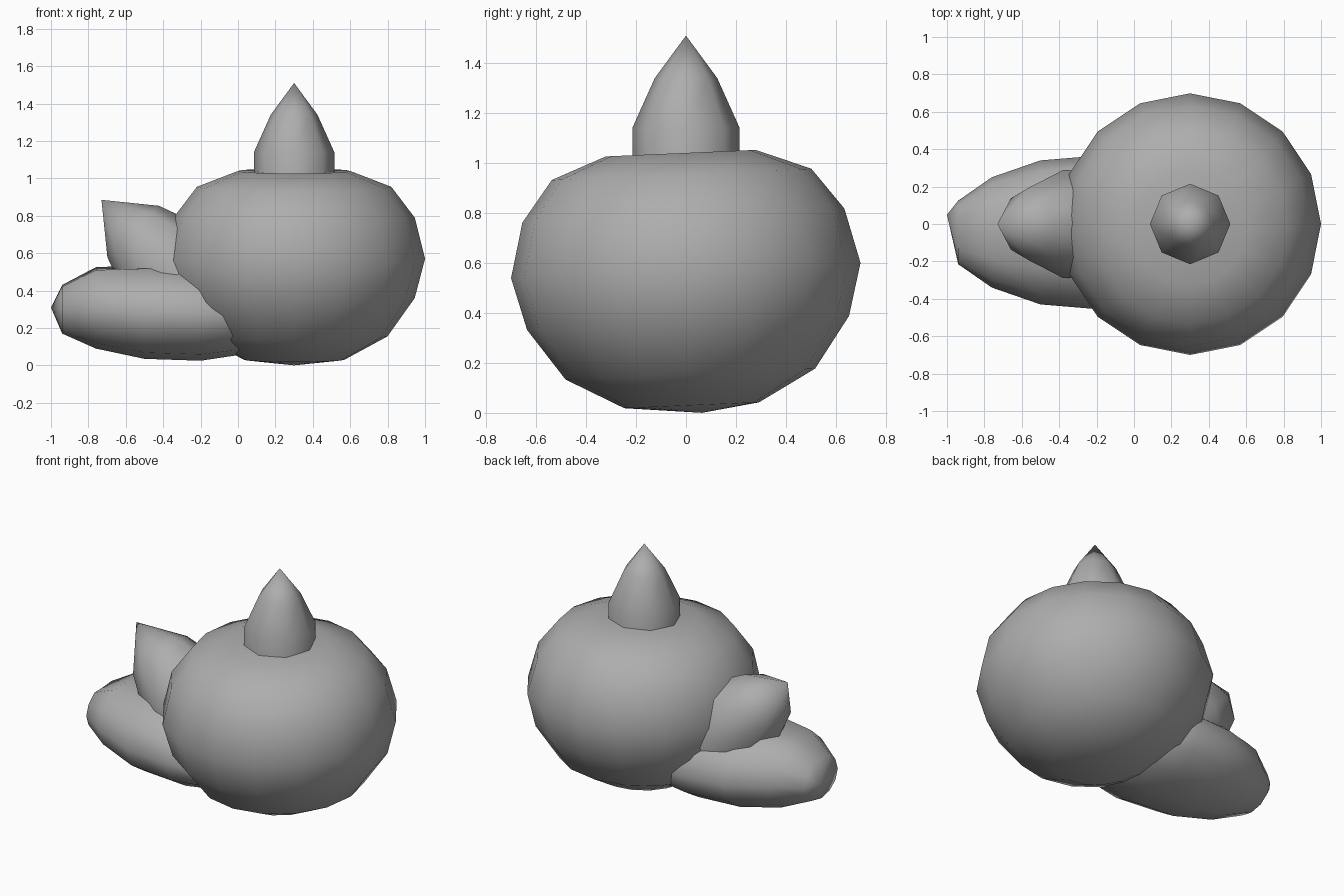
import bpy, bmesh
from math import sin, cos, pi, radians
from mathutils import Matrix

if "Cube" in bpy.data.objects:
    bpy.data.objects.remove(bpy.data.objects["Cube"])

grey = bpy.data.materials.new("dark_grey")
grey.diffuse_color = (0.42, 0.42, 0.42, 1)
grey.use_nodes = True
grey.node_tree.nodes["Principled BSDF"].inputs["Base Color"].default_value = grey.diffuse_color


def loft(name, rings, start=None, end=None):
    """Skin equal-length rings of points; close ends with a tip or a flat cap."""
    bm = bmesh.new()
    loops = [[bm.verts.new(p) for p in ring] for ring in rings]
    n = len(loops[0])
    for a, b in zip(loops, loops[1:]):
        for i in range(n):
            j = (i + 1) % n
            bm.faces.new((a[i], a[j], b[j], b[i]))
    for loop, tip in ((loops[0], start), (loops[-1], end)):
        if tip is None:
            bm.faces.new(loop)
        else:
            v = bm.verts.new(tip)
            for i in range(n):
                bm.faces.new((loop[i], loop[(i + 1) % n], v))
    bmesh.ops.recalc_face_normals(bm, faces=bm.faces)
    mesh = bpy.data.meshes.new(name)
    bm.to_mesh(mesh)
    bm.free()
    mesh.materials.append(grey)
    ob = bpy.data.objects.new(name, mesh)
    bpy.context.collection.objects.link(ob)
    bpy.ops.object.select_all(action='DESELECT')
    bpy.context.view_layer.objects.active = ob
    ob.select_set(True)
    bpy.ops.object.shade_smooth_by_angle(angle=radians(60))
    return ob


def circle(r, z, n):
    return [(r * cos(2 * pi * i / n), r * sin(2 * pi * i / n), z) for i in range(n)]


# Round body, flattened on top and slightly tilted
profile = [(0.27, 0.03), (0.5, 0.155), (0.645, 0.36), (0.7, 0.57),
           (0.645, 0.79), (0.52, 0.955), (0.3, 1.04)]
body = loft("body", [circle(r, z - 0.55, 16) for r, z in profile],
            (0, 0.04, -0.552), (0, 0, 0.475))
body.location = (0.3, 0, 0.55)
body.rotation_euler.x = radians(2.5)

# Pointed spike on top
top = loft("top_spike", [circle(0.215, 0.9, 8), circle(0.215, 1.14, 8),
                         circle(0.125, 1.34, 8)], end=(0, 0, 1.51))
top.location.x = 0.3

# Side spike, tip up and outward
side = loft("side_spike", [circle(0.27, -0.85, 8), circle(0.29, -0.5, 8),
                           circle(0.195, -0.24, 8)], end=(0, 0, 0))
side.matrix_world = Matrix.Translation((-0.73, 0, 0.885)) @ Matrix.Rotation(radians(-45), 4, 'Y')

# Lower lobe, slightly flattened along its top: x, half width, low z, high z
sections = [(-0.94, 0.17, 0.17, 0.43), (-0.76, 0.295, 0.09, 0.525),
            (-0.5, 0.385, 0.035, 0.535), (-0.2, 0.41, 0.025, 0.53),
            (0.0, 0.37, 0.055, 0.46), (0.2, 0.22, 0.15, 0.38)]
rings = []
for x, w, lo, hi in sections:
    ring = []
    for i in range(12):
        a = 2 * pi * i / 12
        s = {2: 1.0, 3: 0.94, 4: 0.93}.get(i, sin(a))
        ring.append((x, -0.045 + w * cos(a), (lo + hi) / 2 + s * (hi - lo) / 2))
    rings.append(ring)
loft("lower_lobe", rings, (-1.0, 0.05, 0.31), (0.28, -0.04, 0.28))
